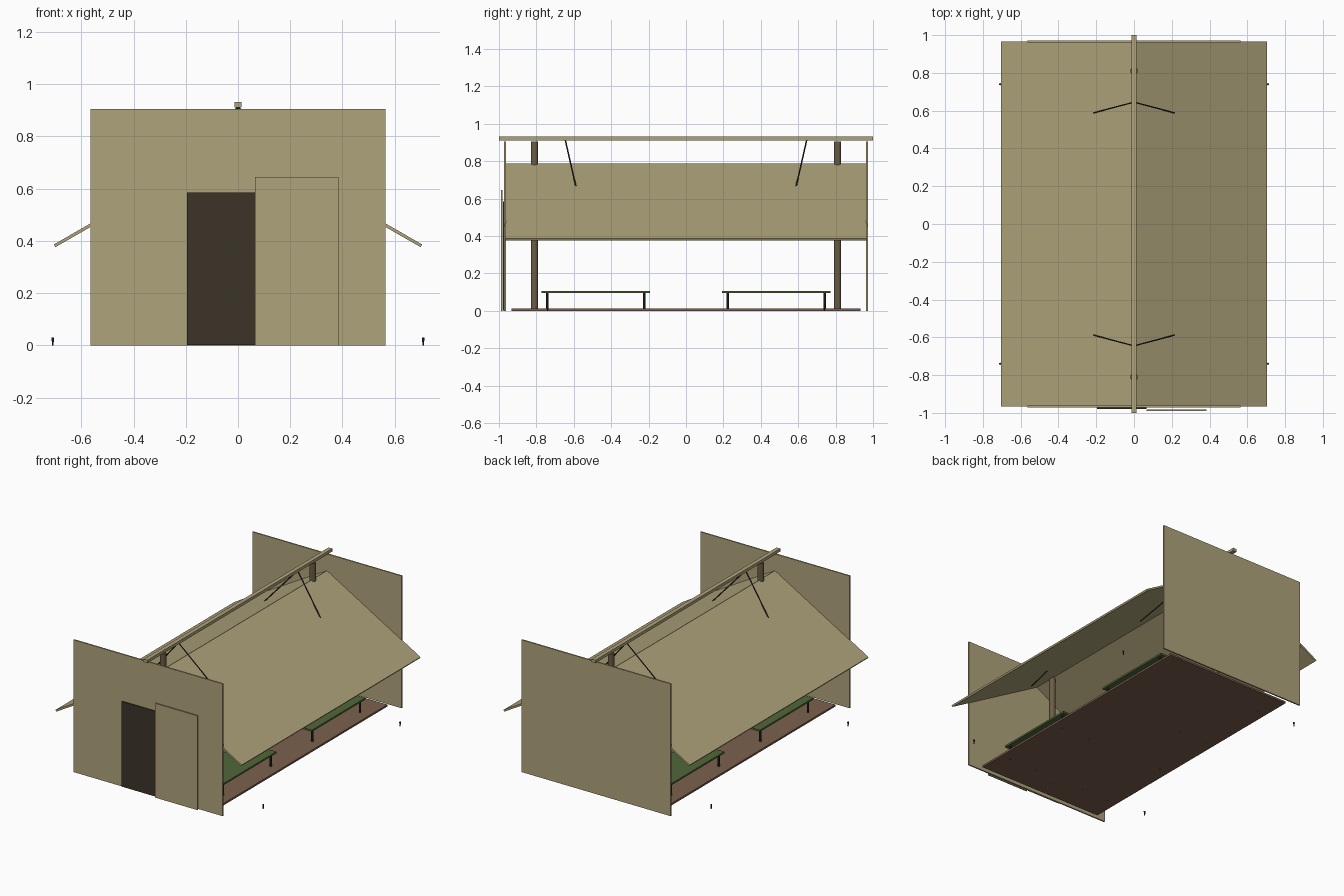
import bpy
from math import atan2, hypot
from mathutils import Vector

if "Cube" in bpy.data.objects:
    bpy.data.objects.remove(bpy.data.objects["Cube"])


def material(name, color):
    m = bpy.data.materials.new(name)
    m.diffuse_color = (*color, 1)
    m.use_nodes = True
    m.node_tree.nodes["Principled BSDF"].inputs["Base Color"].default_value = m.diffuse_color
    return m


CANVAS = material("canvas", (0.43, 0.37, 0.20))
GREEN = material("cot_green", (0.08, 0.14, 0.04))
EARTH = material("ground_brown", (0.20, 0.12, 0.075))
SHADOW = material("doorway_dark", (0.045, 0.033, 0.022))
WOOD = material("pole_wood", (0.15, 0.11, 0.06))
DARK = material("dark_metal", (0.03, 0.026, 0.02))


def box(name, x, y, z, mat):
    """Box from (min, max) ranges on each axis."""
    bpy.ops.mesh.primitive_cube_add(
        size=1, location=[(a + b) / 2 for a, b in (x, y, z)])
    o = bpy.context.object
    o.name = name
    o.scale = [b - a for a, b in (x, y, z)]
    bpy.ops.object.transform_apply(location=False, rotation=False, scale=True)
    o.data.materials.append(mat)
    return o


def rod(name, a, b, r, mat, r_end=None, sides=12):
    """Round rod from a to b, optionally tapered."""
    a, b = Vector(a), Vector(b)
    d = b - a
    bpy.ops.mesh.primitive_cone_add(
        vertices=sides, radius1=r, radius2=r if r_end is None else r_end,
        depth=d.length, location=(a + b) / 2,
        rotation=d.to_track_quat('Z', 'Y').to_euler())
    o = bpy.context.object
    o.name = name
    o.data.materials.append(mat)
    bpy.ops.object.shade_smooth_by_angle()
    return o


# Floor sheet and ridge beam
box("ground_sheet", (-0.478, 0.478), (-0.933, 0.933), (0, 0.013), EARTH)
box("ridge_beam", (-0.014, 0.014), (-1, 1), (0.911, 0.931), CANVAS)

# End walls and upright poles
for end, s in (("front", -1), ("back", 1)):
    box(end + "_wall", (-0.565, 0.565), sorted((s * 0.962, s * 0.972)),
        (0, 0.905), CANVAS)
    rod(end + "_pole", (0, s * 0.81, 0), (0, s * 0.81, 0.905), 0.02, WOOD)

# Doorway and the flap pulled to its side
box("doorway", (-0.195, 0.065), (-0.979, -0.971), (0.002, 0.585), SHADOW)
box("door_flap", (0.065, 0.385), (-0.989, -0.981), (0, 0.645), CANVAS)

# Sloping roof panels, ropes, pegs and cots on both sides
run, drop = 0.702, 0.403
length = hypot(run, drop)
for side, s in (("right", 1), ("left", -1)):
    roof = box(side + "_roof", (-length / 2, length / 2), (-0.967, 0.967),
               (-0.006, 0.006), CANVAS)
    roof.location = (s * run / 2, 0, 0.784 - drop / 2)
    roof.rotation_euler.y = s * atan2(drop, run)

    for end, t in (("front", -1), ("back", 1)):
        tag = f"{side}_{end}_"
        rod(tag + "guy_rope", (0, t * 0.645, 0.912),
            (s * 0.4, t * 0.54, 0.45), 0.004, DARK, sides=6)
        rod(tag + "peg", (s * 0.709, t * 0.74, 0), (s * 0.709, t * 0.74, 0.03),
            0.003, DARK, r_end=0.006, sides=6)

        # Cot: flat bed on four legs
        cy = t * 0.483
        box(tag + "cot_bed", sorted((s * 0.17, s * 0.425)),
            (cy - 0.29, cy + 0.29), (0.095, 0.107), GREEN)
        for lx in (0.19, 0.405):
            for dy in (-0.259, 0.259):
                rod(tag + "cot_leg", (s * lx, cy + dy, 0),
                    (s * lx, cy + dy, 0.097), 0.007, DARK, sides=8)
